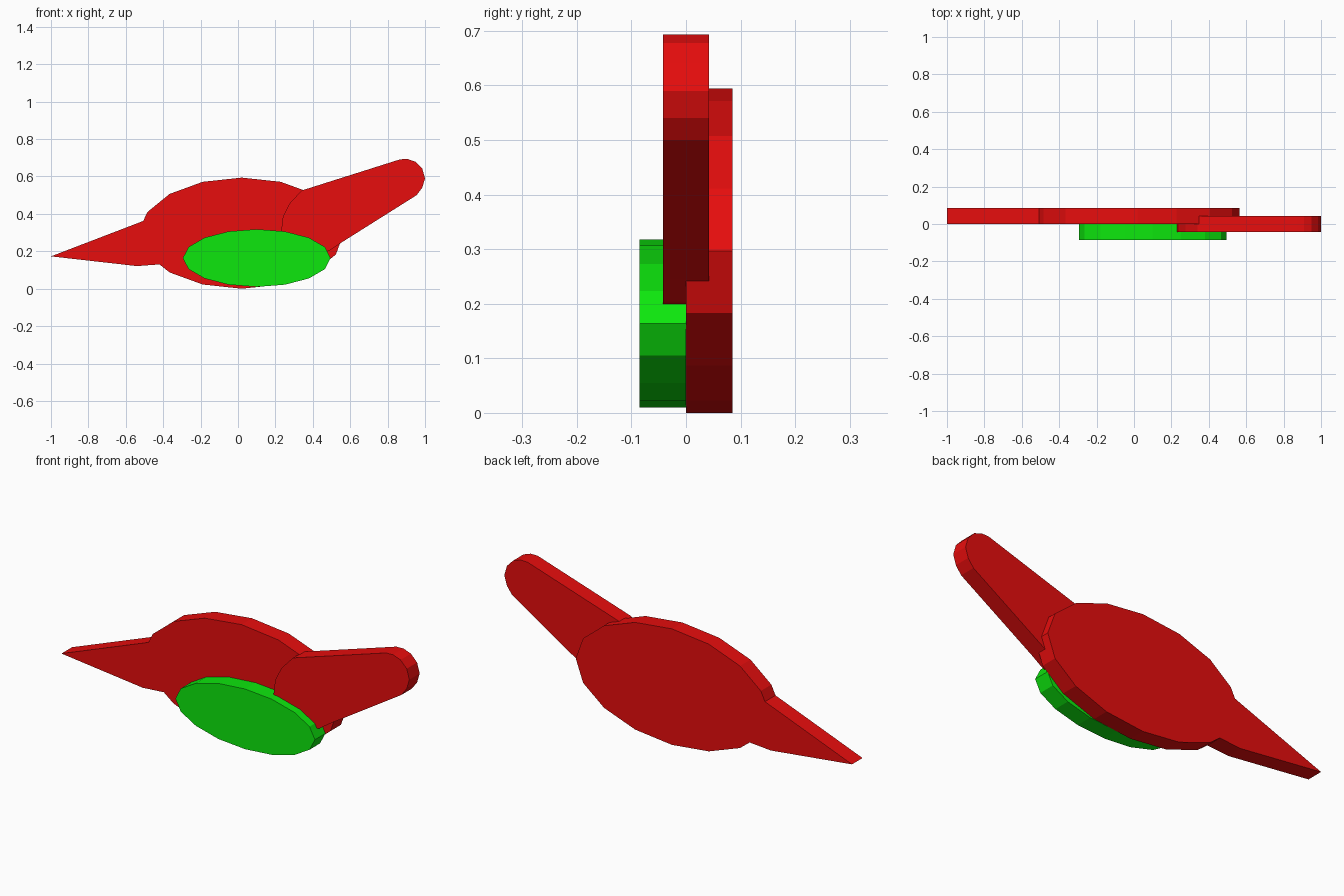
import bpy, bmesh, math

if "Cube" in bpy.data.objects:
    bpy.data.objects.remove(bpy.data.objects["Cube"])


def make_material(name, rgb):
    mat = bpy.data.materials.new(name)
    mat.diffuse_color = (*rgb, 1)
    mat.use_nodes = True
    mat.node_tree.nodes["Principled BSDF"].inputs["Base Color"].default_value = mat.diffuse_color
    return mat


red = make_material("red", (0.8, 0.004, 0.004))
green = make_material("green", (0.004, 0.8, 0.004))


def ellipse(cx, cz, rx, rz, sides=16):
    steps = [2 * math.pi * i / sides for i in range(sides)]
    return [(cx + rx * math.cos(a), cz + rz * math.sin(a)) for a in steps]


def slab(name, outline, y_front, y_back, mat):
    """Extrude an x-z outline (counterclockwise from the front) along y."""
    bm = bmesh.new()
    face = bm.faces.new([bm.verts.new((x, y_front, z)) for x, z in outline])
    result = bmesh.ops.extrude_face_region(bm, geom=[face], use_keep_orig=True)
    moved = [v for v in result["geom"] if isinstance(v, bmesh.types.BMVert)]
    bmesh.ops.translate(bm, verts=moved, vec=(0, y_back - y_front, 0))
    bmesh.ops.recalc_face_normals(bm, faces=bm.faces)
    mesh = bpy.data.meshes.new(name)
    bm.to_mesh(mesh)
    bm.free()
    mesh.materials.append(mat)
    obj = bpy.data.objects.new(name, mesh)
    bpy.context.collection.objects.link(obj)
    return obj


# Oval body with the pointed tail replacing its leftmost corners
oval = ellipse(0.02, 0.297, 0.545, 0.297)
tail = [(-0.507, 0.362), (-1.0, 0.173), (-0.54, 0.121), (-0.42, 0.13)]
slab("body_and_tail", oval[:8] + tail + oval[10:], 0.0, 0.085, red)

# Green belly plate in front of the body
slab("belly", ellipse(0.1, 0.164, 0.395, 0.154), -0.085, 0.0, green)

# Tapered neck with rounded ends
neck = [(0.55, 0.245), (0.955, 0.5), (0.985, 0.54), (1.0, 0.59),
        (0.985, 0.642), (0.95, 0.678), (0.908, 0.693), (0.868, 0.692),
        (0.34, 0.525), (0.275, 0.455), (0.24, 0.385), (0.23, 0.3),
        (0.26, 0.225), (0.33, 0.18), (0.41, 0.175), (0.49, 0.204)]
slab("neck_and_head", neck, -0.042, 0.042, red)
